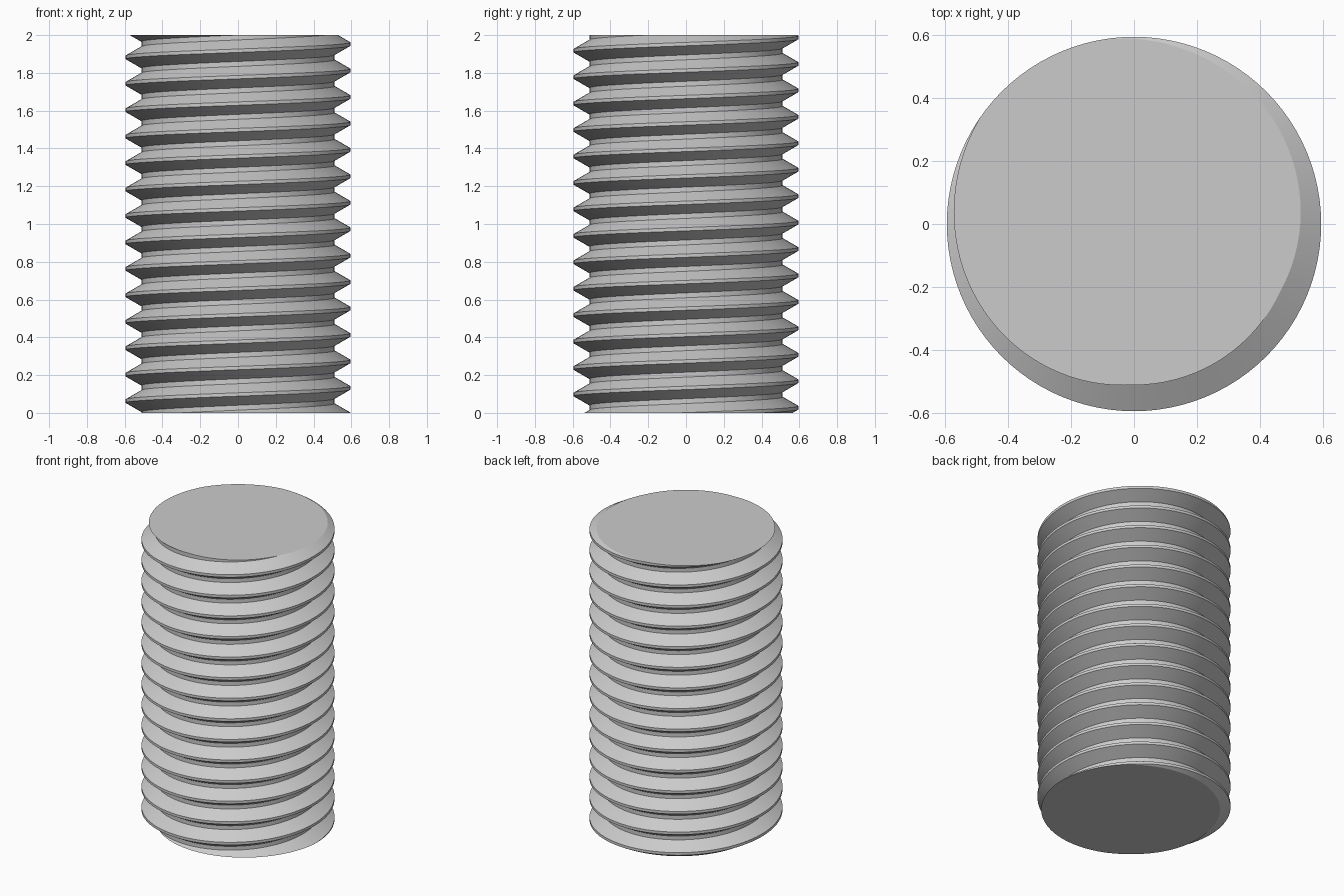
import bpy
import bmesh
import math

cube = bpy.data.objects.get("Cube")
if cube:
    bpy.data.objects.remove(cube, do_unlink=True)

HEIGHT = 2.0
PITCH = 0.14
CREST_RADIUS, ROOT_RADIUS = 0.595, 0.512
CREST_HALF, FLANK = 0.009, 0.048
START = -0.0075          # crest height on the +x side
SEGMENTS = 96            # steps per turn

# Thread profile over one pitch: crest, upper flank, root (lower flank closes to the next turn)
profile = [
    (CREST_RADIUS, -CREST_HALF),
    (CREST_RADIUS, CREST_HALF),
    (ROOT_RADIUS, CREST_HALF + FLANK),
    (ROOT_RADIUS, PITCH - CREST_HALF - FLANK),
]

# Sweep the profile along a right-handed helix, running past both ends
bm = bmesh.new()
first_turn = -3
turns = math.ceil(HEIGHT / PITCH) + 6
rows = []
for i in range(turns * SEGMENTS + 1):
    turn = first_turn + i / SEGMENTS
    a = math.tau * turn
    rows.append([bm.verts.new((r * math.cos(a), r * math.sin(a), START + PITCH * turn + z))
                 for r, z in profile])


def point(i, j):
    """Profile point j on row i; the point after the last belongs to the next turn."""
    return rows[i][j] if j < len(profile) else rows[i + SEGMENTS][0]


for i in range(len(rows) - SEGMENTS - 1):
    for j in range(len(profile)):
        bm.faces.new((point(i, j), point(i + 1, j), point(i + 1, j + 1), point(i, j + 1)))

# Cut flat ends and cap them
for z, direction in ((0, -1), (HEIGHT, 1)):
    bmesh.ops.bisect_plane(bm, geom=bm.verts[:] + bm.edges[:] + bm.faces[:], dist=1e-6,
                           plane_co=(0, 0, z), plane_no=(0, 0, direction), clear_outer=True)
    rim = [e for e in bm.edges if e.is_boundary and all(abs(v.co.z - z) < 1e-4 for v in e.verts)]
    bmesh.ops.holes_fill(bm, edges=rim, sides=0)
bmesh.ops.recalc_face_normals(bm, faces=bm.faces[:])

mesh = bpy.data.meshes.new("threaded_rod")
bm.to_mesh(mesh)
bm.free()
rod = bpy.data.objects.new("threaded_rod", mesh)
bpy.context.collection.objects.link(rod)

# Plain grey metal
grey = bpy.data.materials.new("grey")
grey.use_nodes = True
color = (0.6, 0.6, 0.6, 1)
grey.diffuse_color = color
grey.node_tree.nodes["Principled BSDF"].inputs["Base Color"].default_value = color
mesh.materials.append(grey)

# Smooth around the helix, sharp at the crest, root and end edges
bpy.ops.object.select_all(action="DESELECT")
rod.select_set(True)
bpy.context.view_layer.objects.active = rod
bpy.ops.object.shade_smooth_by_angle(angle=math.radians(25))
